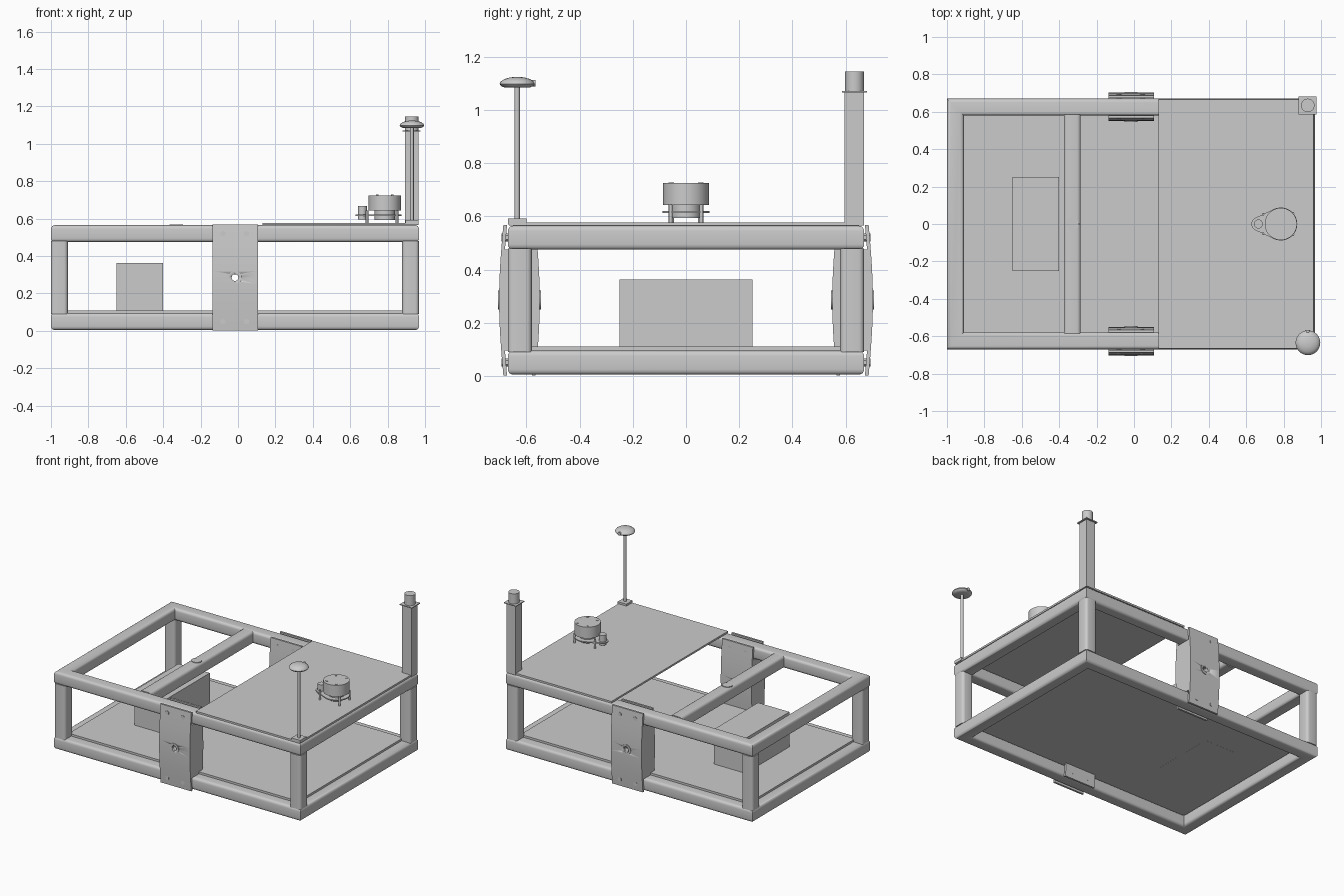
import bpy, bmesh, math
from mathutils import Matrix

if "Cube" in bpy.data.objects:
    bpy.data.objects.remove(bpy.data.objects["Cube"], do_unlink=True)

grey = bpy.data.materials.new("light_grey")
grey.use_nodes = True
GREY = (0.6, 0.6, 0.6, 1)
grey.diffuse_color = GREY
grey.node_tree.nodes["Principled BSDF"].inputs["Base Color"].default_value = GREY


def finish(name, bm, smooth=True):
    bmesh.ops.recalc_face_normals(bm, faces=bm.faces)
    mesh = bpy.data.meshes.new(name)
    bm.to_mesh(mesh)
    bm.free()
    mesh.materials.append(grey)
    obj = bpy.data.objects.new(name, mesh)
    bpy.context.collection.objects.link(obj)
    if smooth:
        bpy.ops.object.select_all(action='DESELECT')
        obj.select_set(True)
        bpy.context.view_layer.objects.active = obj
        bpy.ops.object.shade_smooth_by_angle(angle=math.radians(35))
    return obj


def box(name, x, y, z, bevel=0, axis=2):
    """Box from (min, max) ranges, optionally rounded along one axis."""
    bm = bmesh.new()
    bmesh.ops.create_cube(bm, size=1)
    for v in bm.verts:
        v.co = [r[0] if c < 0 else r[1] for c, r in zip(v.co, (x, y, z))]
    if bevel:
        edges = [e for e in bm.edges
                 if abs((e.verts[0].co - e.verts[1].co).normalized()[axis]) > 0.9]
        bmesh.ops.bevel(bm, geom=edges, offset=bevel, segments=4,
                        profile=0.5, affect='EDGES')
    return finish(name, bm, bevel > 0)


def cylinder(name, x, y, z0, z1, r, sides=32):
    bm = bmesh.new()
    bmesh.ops.create_cone(bm, cap_ends=True, segments=sides, radius1=r, radius2=r,
                          depth=z1 - z0, matrix=Matrix.Translation((x, y, (z0 + z1) / 2)))
    return finish(name, bm)


def y_cylinder(name, x, z, y0, y1, r, sides=24):
    bm = bmesh.new()
    place = Matrix.Translation((x, (y0 + y1) / 2, z)) @ Matrix.Rotation(math.pi / 2, 4, 'X')
    bmesh.ops.create_cone(bm, cap_ends=True, segments=sides, radius1=r, radius2=r,
                          depth=abs(y1 - y0), matrix=place)
    return finish(name, bm)


def prism(name, points, direction):
    """Extrude a closed outline along a direction."""
    bm = bmesh.new()
    face = bm.faces.new([bm.verts.new(p) for p in points])
    new = bmesh.ops.extrude_face_region(bm, geom=[face])["geom"]
    bmesh.ops.translate(bm, vec=direction,
                        verts=[g for g in new if isinstance(g, bmesh.types.BMVert)])
    return finish(name, bm)


# Mitred rectangular rings of rounded square tube
X0, X1, Y, T, R = -1.0, 0.968, 0.67, 0.09, 0.02


def tube_ring(name, z0):
    bm = bmesh.new()
    rings = []
    for cx, cz, start in ((T-R, T-R, 0), (R, T-R, 90), (R, R, 180), (T-R, R, 270)):
        for k in range(5):
            a = math.radians(start + k * 22.5)
            d, z = cx + R * math.cos(a), z0 + cz + R * math.sin(a)
            rings.append([bm.verts.new(p) for p in (
                (X0 + d, d - Y, z), (X1 - d, d - Y, z), (X1 - d, Y - d, z), (X0 + d, Y - d, z))])
    for a, b in zip(rings, rings[1:] + rings[:1]):
        for i in range(4):
            j = (i + 1) % 4
            bm.faces.new((a[i], a[j], b[j], b[i]))
    return finish(name, bm)


tube_ring("lower_frame", 0.005)
tube_ring("upper_frame", 0.475)
for end, px in (("rear", X0), ("front", X1 - T)):
    for side, py in (("right", -Y), ("left", Y - T)):
        box(f"{end}_{side}_post", (px, px + T), (py, py + T), (0.09, 0.48), R)
box("cross_beam", (-0.375, -0.285), (-0.585, 0.585), (0.475, 0.565), R, 1)
cylinder("beam_disc", -0.33, 0, 0.56, 0.569, 0.035)

# Deck plates and the storage box
box("lower_deck", (-0.93, 0.9), (-0.6, 0.6), (0.095, 0.11))
box("upper_deck", (0.13, 0.96), (-0.665, 0.665), (0.565, 0.578))
box("storage_box", (-0.65, -0.4), (-0.25, 0.25), (0.0945, 0.362))

# Bulged brackets clamped on both long sides
BX0, BX1, HX, HZ = -0.137, 0.108, -0.016, 0.285


def bulge_plate(name, side, y_end, y_mid, thick):
    steps = [i / 16 for i in range(17)]
    curve = [(BX0, side * (y_end + (y_mid - y_end) * math.sin(math.pi * t)), 0.002 + 0.566 * t)
             for t in steps]
    back = [(x, y + side * thick, z) for x, y, z in reversed(curve)]
    return prism(name, curve + back, (BX1 - BX0, 0, 0))


for label, s in (("right", -1), ("left", 1)):
    cutter = y_cylinder(f"{label}_hole_cutter", HX, HZ, s * 0.5, s * 0.75, 0.018)
    cutter.hide_render = True
    cutter.hide_viewport = True
    parts = [bulge_plate(f"{label}_outer_bracket", s, 0.687, 0.703, -0.014),
             bulge_plate(f"{label}_inner_bracket", s, 0.566, 0.55, 0.014),
             box(f"{label}_bracket_core", (BX0, BX1), sorted((s * 0.56, s * 0.692)), (0.095, 0.475)),
             y_cylinder(f"{label}_hub_ring", HX, HZ, s * 0.546, s * 0.707, 0.036)]
    for part in parts:
        mod = part.modifiers.new("hub_hole", 'BOOLEAN')
        mod.operation, mod.object, mod.solver = 'DIFFERENCE', cutter, 'EXACT'
    for bx in (-0.08, 0.045):
        for bz in (0.05, 0.52):
            y_cylinder(f"{label}_bracket_bolt", bx, bz, s * 0.562, s * 0.694, 0.015, 6)

# Square mast with cap and beacon
box("mast", (0.892, 0.965), (0.597, 0.67), (0.565, 1.068))
box("mast_cap", (0.88, 0.977), (0.586, 0.681), (1.066, 1.072))
cylinder("mast_beacon", 0.929, 0.634, 1.07, 1.145, 0.036)

# Antenna: foot, rod and mushroom dome
AX, AY = 0.93, -0.635
box("antenna_foot", (AX - 0.035, AX + 0.035), (AY - 0.035, AY + 0.035), (0.57, 0.592))
cylinder("antenna_rod", AX, AY, 0.59, 1.09, 0.01, 16)
bm = bmesh.new()
outline = ((0, 1.084), (0.045, 1.084), (0.06, 1.09), (0.066, 1.098),
           (0.062, 1.107), (0.048, 1.117), (0.025, 1.123), (0, 1.125))
verts = [bm.verts.new((AX + r, AY, z)) for r, z in outline]
edges = [bm.edges.new(pair) for pair in zip(verts, verts[1:])]
bmesh.ops.spin(bm, geom=verts + edges, cent=(AX, AY, 0), axis=(0, 0, 1),
               angle=2 * math.pi, steps=32)
bmesh.ops.remove_doubles(bm, verts=bm.verts, dist=0.0001)
finish("antenna_dome", bm)
y_cylinder("antenna_plug", AX, 1.101, AY + 0.05, AY + 0.068, 0.012, 12)

# Rotating scanner on a teardrop base with standoffs
LX = 0.785
arc = [math.radians(-110 + 220 * i / 24) for i in range(25)]
tip = [math.radians(110 + 140 * i / 8) for i in range(9)]
base = [(LX + 0.088 * math.cos(a), 0.088 * math.sin(a), 0.613) for a in arc]
base += [(0.665 + 0.037 * math.cos(a), 0.037 * math.sin(a), 0.613) for a in tip]
prism("scanner_base", base, (0, 0, 0.008))
cylinder("scanner_hub", LX, 0, 0.594, 0.65, 0.055)
cylinder("scanner_head", LX, 0, 0.643, 0.725, 0.086, 48)
cylinder("scanner_motor", 0.665, 0, 0.595, 0.668, 0.024)
for lx, ly in ((0.69, 0.052), (0.85, 0.058)):
    for s in (-1, 1):
        cylinder("scanner_standoff", lx, s * ly, 0.575, 0.645, 0.007, 12)
        cylinder("scanner_screw", LX + (lx - 0.77) * 0.5, s * ly, 0.72, 0.728, 0.007, 12)
